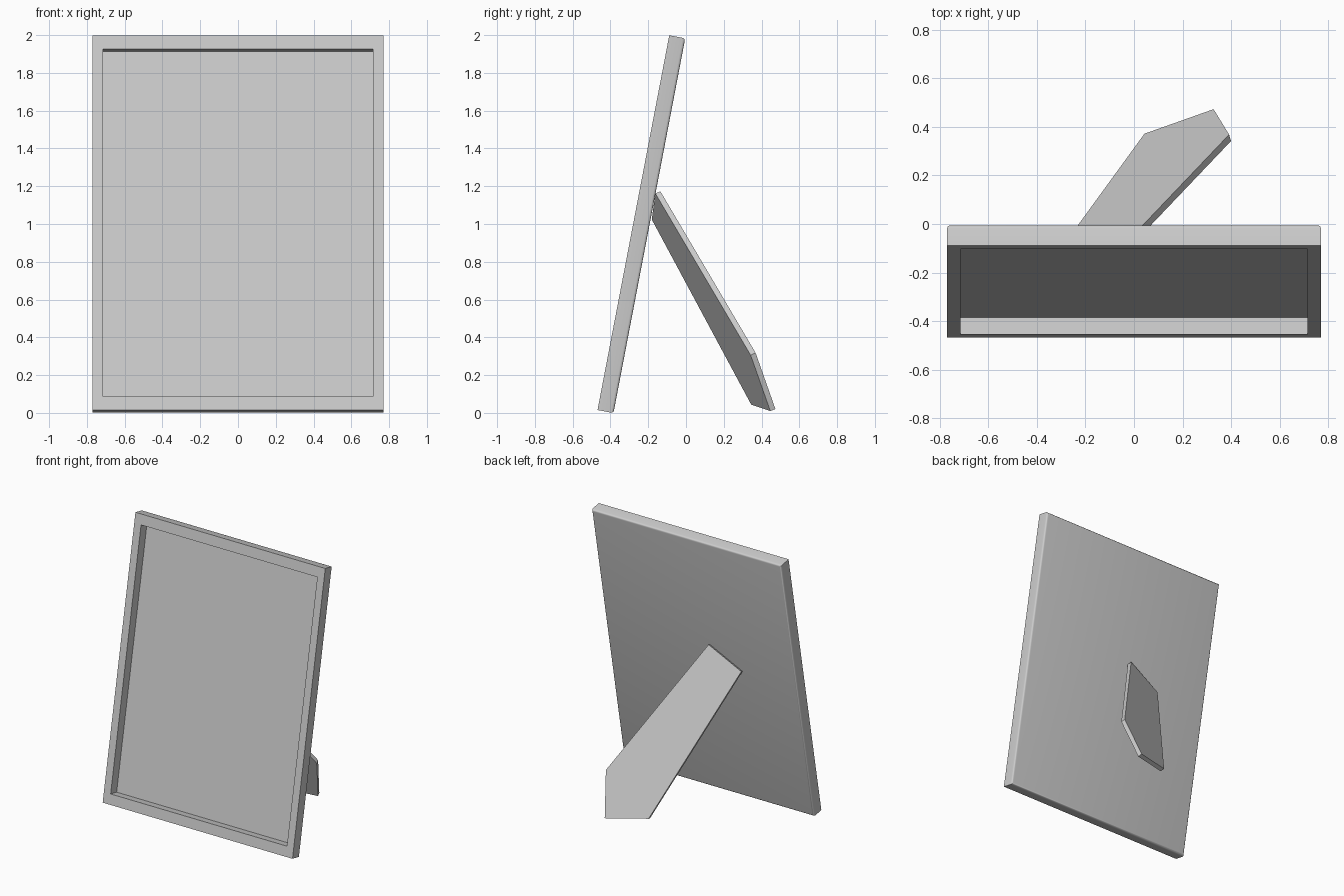
import bpy, bmesh, math
from mathutils import Vector, Matrix

if "Cube" in bpy.data.objects:
    bpy.data.objects.remove(bpy.data.objects["Cube"])


def make_object(name, bm):
    bmesh.ops.recalc_face_normals(bm, faces=bm.faces[:])
    mesh = bpy.data.meshes.new(name)
    bm.to_mesh(mesh)
    bm.free()
    obj = bpy.data.objects.new(name, mesh)
    bpy.context.collection.objects.link(obj)
    return obj


# Frame body: local box standing upright, back face on y = 0, bottom on z = 0
W, H, D = 1.54, 2.02, 0.086
SIDE, RAIL, RECESS = 0.055, 0.074, 0.071
bm = bmesh.new()
bmesh.ops.create_cube(bm, size=1, matrix=Matrix.Translation((0, -D / 2, H / 2))
                      @ Matrix.Diagonal((W, D, H, 1)))

# Rounded edges around the back
back_edges = [e for e in bm.edges if all(abs(v.co.y) < 1e-5 for v in e.verts)]
bmesh.ops.bevel(bm, geom=back_edges, offset=0.014, segments=4, profile=0.5,
                affect='EDGES')

# Picture recess in the front: border ring, then pushed-in panel
bm.faces.ensure_lookup_table()
front = min(bm.faces, key=lambda f: f.calc_center_median().y)


def inset_and_place(face, half_w, z0, z1, y):
    bmesh.ops.inset_region(bm, faces=[face], thickness=0.02)
    for v in face.verts:
        v.co = (math.copysign(half_w, v.co.x), y, z1 if v.co.z > H / 2 else z0)


inner = (W / 2 - SIDE, RAIL, H - RAIL)
inset_and_place(front, *inner, -D)
inset_and_place(front, *inner, -D + RECESS)

frame = make_object("picture_frame", bm)
frame.data.transform(Matrix.Translation((0, -0.384, -0.001))
                     @ Matrix.Rotation(math.radians(-10.84), 4, 'X'))
bpy.context.view_layer.objects.active = frame
frame.select_set(True)
bpy.ops.object.shade_smooth_by_angle(angle=math.radians(35))

# Easel leg: flat slanted board, outline projected on one plane
normal = Vector((-0.27, 0.885, 0.37)).normalized()
outline = [(-0.09, -0.13, 1.175), (-0.34, -0.155, 1.035), (0.045, 0.367, 0.052),
           (0.33, 0.467, 0.018), (0.39, 0.375, 0.32)]
points = [Vector(p) for p in outline]
level = sum(normal.dot(p) for p in points) / len(points)
bm = bmesh.new()
verts = [bm.verts.new(p - normal * (normal.dot(p) - level)) for p in points]
face = bm.faces.new(verts)
ext = bmesh.ops.extrude_face_region(bm, geom=[face], use_keep_orig=True)
for g in ext["geom"]:
    if isinstance(g, bmesh.types.BMVert):
        g.co -= normal * 0.03
make_object("easel_leg", bm)
